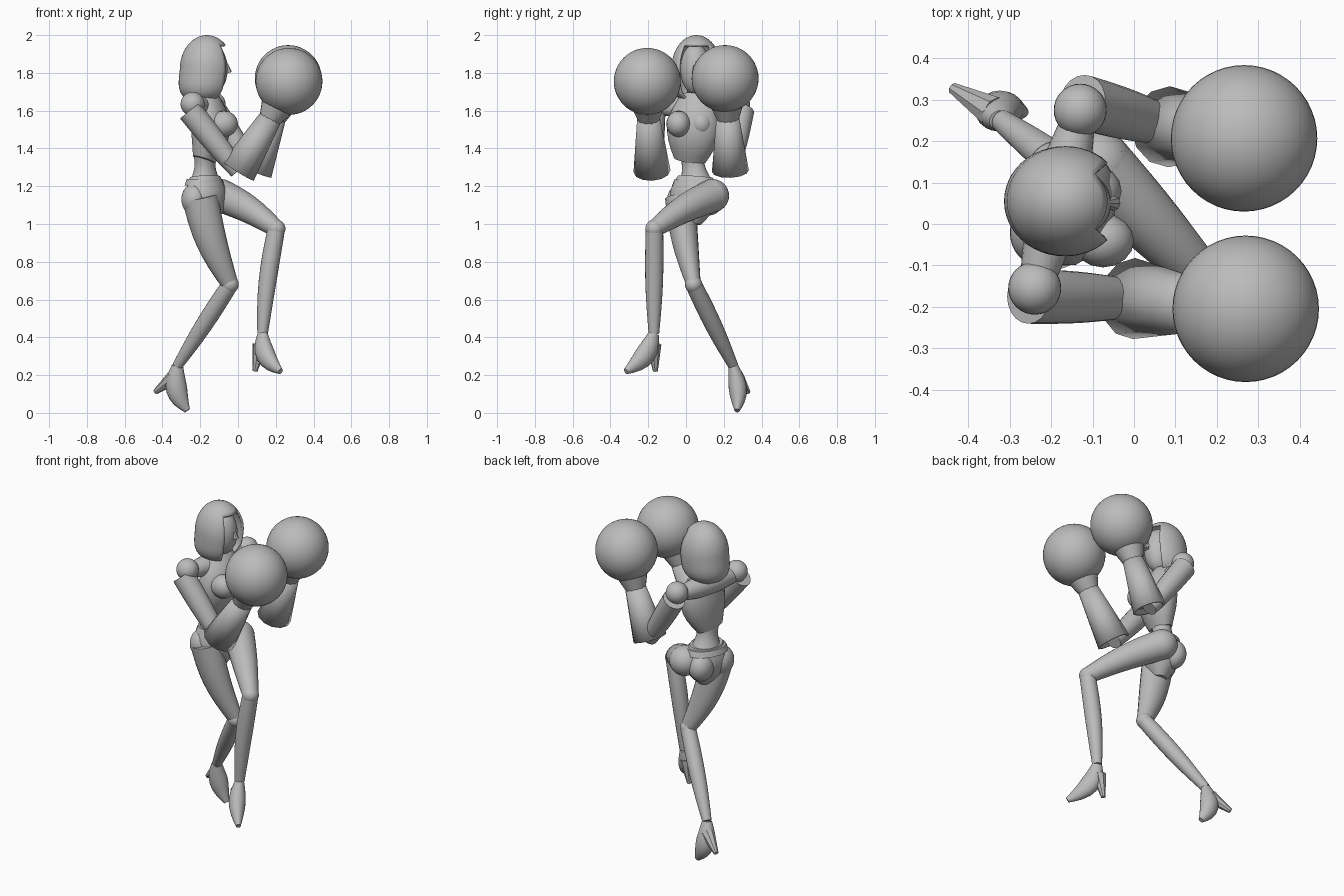
import bpy, bmesh, math
from mathutils import Vector, Matrix

cube = bpy.data.objects.get("Cube")
if cube:
    bpy.data.objects.remove(cube, do_unlink=True)

shade = (.5, .5, .5, 1)
grey = bpy.data.materials.new("plain grey")
grey.use_nodes = True
grey.diffuse_color = shade
grey.node_tree.nodes["Principled BSDF"].inputs["Base Color"].default_value = shade

SIDEWAYS = Vector((.1, .4, 0)).normalized()   # line through the shoulders
HIP_LINE = Vector((.1, .2, 0)).normalized()


def finish(name, bm, sharp_angle=40):
    """Turn a bmesh into a smooth object with sharp edges kept."""
    bmesh.ops.recalc_face_normals(bm, faces=bm.faces)
    mesh = bpy.data.meshes.new(name)
    bm.to_mesh(mesh)
    bm.free()
    mesh.materials.append(grey)
    part = bpy.data.objects.new(name, mesh)
    bpy.context.collection.objects.link(part)
    bpy.ops.object.select_all(action='DESELECT')
    part.select_set(True)
    bpy.context.view_layer.objects.active = part
    bpy.ops.object.shade_smooth_by_angle(angle=math.radians(sharp_angle))
    return part


def thicken(part, amount):
    shell = part.modifiers.new("thickness", 'SOLIDIFY')
    shell.thickness = amount
    shell.offset = -1


def limb(name, start, end, radius, end_radius, bulge=0, bend=(0, 0, 0),
         flat=1, side=Vector((0, 1, 0)), sides=20, steps=8, caps=True):
    """Tapered tube with a sine bulge in its radius and a sine bend in its path."""
    start, end, bend = Vector(start), Vector(end), Vector(bend)
    bm = bmesh.new()
    loops = []
    for i in range(steps + 1):
        t = i / steps
        wave = math.sin(math.pi * t)
        centre = start.lerp(end, t) + bend * wave
        along = (end - start + bend * math.pi * math.cos(math.pi * t)).normalized()
        across = (side - along * along.dot(side)).normalized()
        up = along.cross(across)
        r = radius + (end_radius - radius) * t + bulge * wave
        turns = [math.tau * j / sides for j in range(sides)]
        loops.append([bm.verts.new(centre + r * (flat * math.cos(a) * across + math.sin(a) * up))
                      for a in turns])
    for low, high in zip(loops, loops[1:]):
        for j in range(sides):
            bm.faces.new((low[j - 1], low[j], high[j], high[j - 1]))
    if caps:
        bm.faces.new(loops[0])
        bm.faces.new(loops[-1])
    return finish(name, bm)


def sphere_mesh(segments):
    bm = bmesh.new()
    bmesh.ops.create_uvsphere(bm, u_segments=segments, v_segments=segments // 2, radius=1)
    return bm


def ball(name, centre, size, segments=32):
    bm = sphere_mesh(segments)
    if not isinstance(size, tuple):
        size = (size, size, size)
    place = Matrix.Translation(centre) @ Matrix.Diagonal((*size, 1))
    bmesh.ops.transform(bm, matrix=place, verts=bm.verts)
    return finish(name, bm)


# Hood: egg with a straighter lower half, open below the brow towards +x
bm = sphere_mesh(48)
opening = []
for face in bm.faces:
    c = face.calc_center_median()
    if c.z < -.93 or (c.z < .7 and c.x > 0 and abs(c.y) < .75 * c.x + .1):
        opening.append(face)
bmesh.ops.delete(bm, geom=opening, context='FACES')
for v in bm.verts:
    x, y, z = v.co
    fuller = math.sqrt(1 + min(z, 0) ** 2)
    v.co = Vector((-.165 + .143 * x * fuller + .02 * min(z, 0),
                   .055 + .133 * y * fuller, 1.82 + .18 * z))
hood = finish("hood", bm, 60)
thicken(hood, .012)

# Face, nose and neck
ball("face", (-.14, .05, 1.82), (.085, .08, .135))
limb("nose", (-.07, .05, 1.87), (-.05, .05, 1.8), .006, .018, sides=8)
limb("neck", (-.18, .06, 1.62), (-.16, .05, 1.76), .055, .045)

# Chest, bust and waist
limb("chest", (-.18, .02, 1.34), (-.17, .06, 1.68), .06, .06, .04,
     bend=(.03, 0, 0), flat=1.45, side=SIDEWAYS, sides=16)
limb("shoulder_yoke", (-.23, -.12, 1.62), (-.14, .23, 1.62), .045, .045, .02,
     side=Vector((1, 0, 0)))
for name, y in (("right_bust", -.04), ("left_bust", .08)):
    ball(name, (-.085 - y / 4, y, 1.53), (.075, .065, .07), 16)
limb("waist", (-.175, .05, 1.22), (-.175, .03, 1.38), .08, .06, -.015,
     flat=1.15, side=HIP_LINE)

# Hips, belt and seat
limb("hips", (-.16, .03, 1), (-.175, .05, 1.25), .04, .075, .045,
     flat=1.3, side=HIP_LINE, sides=24)
limb("belt", (-.177, .05, 1.2), (-.176, .05, 1.235), .1, .09,
     flat=1.3, side=HIP_LINE, steps=1)
for name, x, y in (("right_buttock", -.23, -.02), ("left_buttock", -.19, .12)):
    ball(name, (x, y, 1.13), (.07, .08, .085))

# Arms: ball shoulder, flared sleeve, hollow gauntlet and round glove
arms = (
    ("right", (-.24, -.155, 1.635), (-.015, -.02, -.035), (0, -.18, 1.28), (.19, -.2, 1.59), (.27, -.205, 1.755)),
    ("left", (-.13, .275, 1.635), (.005, .02, -.035), (.085, .235, 1.28), (.205, .22, 1.59), (.266, .207, 1.77)),
)
for arm, shoulder, offset, elbow, wrist, glove in arms:
    s, e, w, g = (Vector(p) for p in (shoulder, elbow, wrist, glove))
    ball(arm + "_shoulder", s, .064)
    limb(arm + "_upper_arm", s + Vector(offset), e, .066, .045, .006)
    gauntlet = limb(arm + "_gauntlet", e, e.lerp(w, .92), .098, .06, sides=12, steps=2, caps=False)
    thicken(gauntlet, .015)
    limb(arm + "_forearm", e.lerp(w, .08), w, .07, .05, sides=12)
    limb(arm + "_wrist", e.lerp(w, .88), w.lerp(g, .4), .058, .1)
    ball(arm + "_glove", g, .177, 48)

# Right leg, trailing behind
knee, ankle, toe = (-.042, .04, .68), (-.32, .25, .25), (-.268, .27, .012)
limb("right_thigh", (-.2, -.03, 1.14), knee, .095, .045, .012, bend=(-.02, -.01, 0), flat=.85)
ball("right_knee", knee, .046)
limb("right_shin", knee, ankle, .044, .027, .01)
limb("right_foot", ankle, toe, .03, .016, .033, bend=(-.03, .015, -.01), flat=.85)
limb("right_heel", (-.34, .27, .19), (-.438, .328, .11), .04, .014, sides=8)

# Left leg, raised and crossing in front
knee, ankle, toe = (.203, -.167, .975), (.13, -.17, .42), (.225, -.318, .22)
foot_side = Vector((.8, .6, 0))
hip = (-.09, .14, 1.15)
ball("left_hip", hip, .088)
limb("left_thigh", hip, knee, .088, .046, .006, bend=(0, 0, .015))
ball("left_knee", knee, .048)
limb("left_shin", knee, ankle, .046, .028, .01, bend=(-.01, 0, 0))
limb("left_foot", ankle, toe, .03, .016, .033, bend=(-.03, .025, -.015), flat=.85, side=foot_side)
limb("left_heel", (.115, -.17, .36), (.09, -.162, .22), .04, .013, sides=8, side=foot_side)
